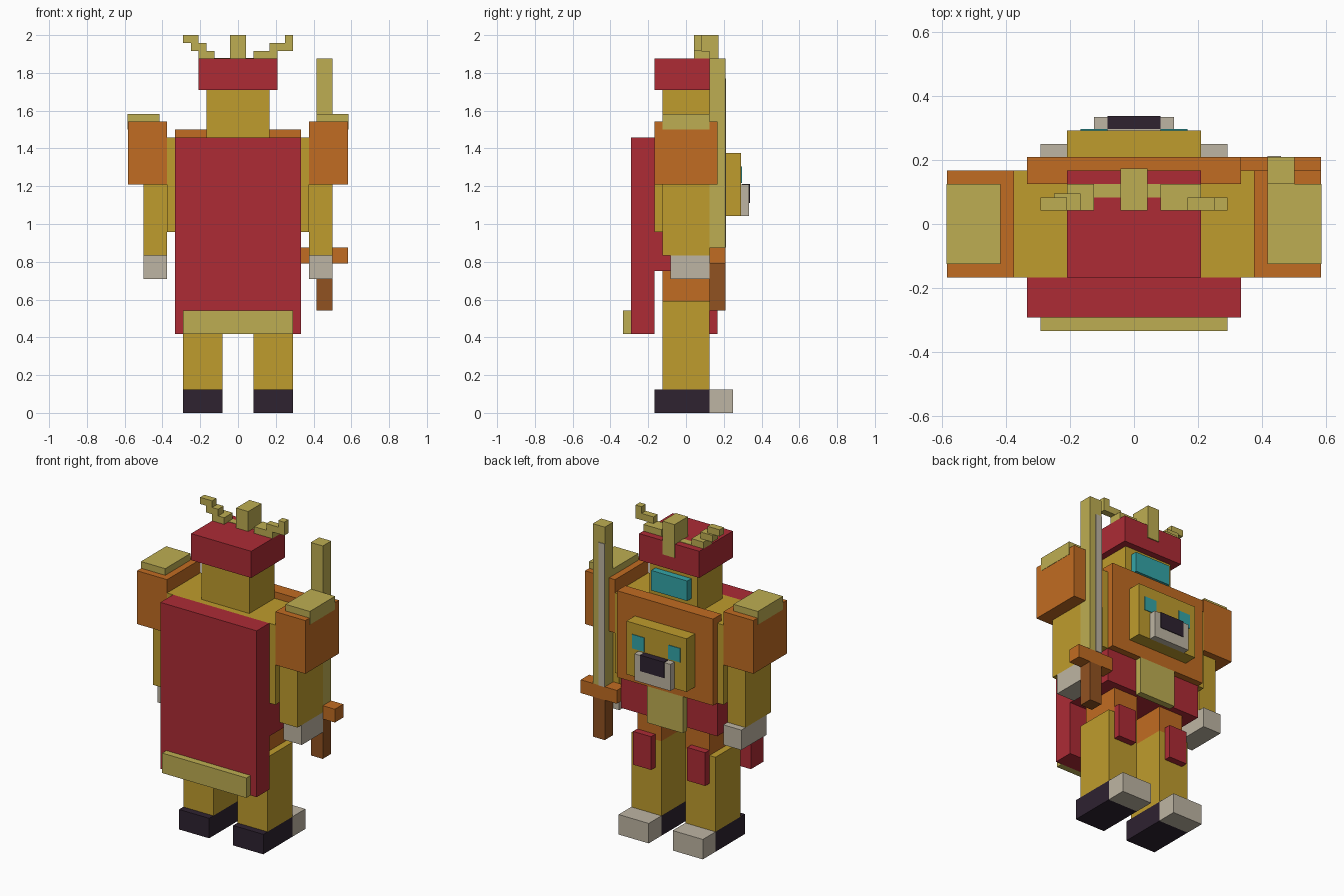
import bpy

cube = bpy.data.objects.get("Cube")
if cube:
    bpy.data.objects.remove(cube, do_unlink=True)

U = 1 / 24  # block size


def material(name, rgb):
    linear = [((c / 255 + 0.055) / 1.055) ** 2.4 for c in rgb] + [1]
    mat = bpy.data.materials.new(name)
    mat.use_nodes = True
    mat.diffuse_color = linear
    node = next(n for n in mat.node_tree.nodes if n.type == 'BSDF_PRINCIPLED')
    node.inputs["Base Color"].default_value = linear
    return mat


gold = material("gold", (191, 156, 45))
crimson = material("crimson", (173, 43, 53))
orange = material("orange", (193, 108, 34))
pale = material("pale_gold", (190, 174, 82))
grey = material("warm_grey", (190, 181, 163))
dark = material("dark_plum", (46, 34, 48))
brown = material("brown", (145, 82, 33))
teal = material("teal", (52, 165, 168))


def box(name, mat, x, y, z):
    """Box from (low, high) ranges measured in blocks."""
    bpy.ops.mesh.primitive_cube_add(size=1)
    obj = bpy.context.object
    obj.name = name
    lows, highs = zip(x, y, z)
    for v in obj.data.vertices:
        v.co = [(a if c < 0 else b) * U for c, a, b in zip(v.co, lows, highs)]
    obj.data.materials.append(mat)
    return obj


def pair(name, mat, x, y, z):
    """Box on the +x side and its mirror on the -x side."""
    box("left_" + name, mat, x, y, z)
    box("right_" + name, mat, (-x[1], -x[0]), y, z)


# Legs and boots
pair("boot", dark, (2, 7), (-4, 3), (0, 3))
pair("toe_cap", grey, (2, 7), (3, 6), (0, 3))
pair("leg", gold, (2, 7), (-3, 3), (3, 14.2))
pair("thigh", orange, (2, 6), (-3, 3), (14.2, 18))
pair("knee_guard", crimson, (3, 6), (3, 4), (10, 15))

# Torso
box("skirt", crimson, (-8, 8), (-4, 4), (18, 23))
box("torso", gold, (-9, 9), (-4, 4), (23, 35))
box("chest_plate", orange, (-8, 8), (3, 5), (23, 36))
box("tabard", pale, (-3, 3), (4, 5), (17.5, 23))

# Animal face on the chest
box("emblem_head", gold, (-5, 5), (5, 7), (25, 33))
box("emblem_muzzle", grey, (-3, 3), (7, 8), (25, 29))
box("emblem_nose", dark, (-2, 2), (7.1, 8.1), (26.7, 29.1))
pair("emblem_eye", teal, (2, 4), (7, 7.1), (29.2, 31.3))

# Cape
box("cape", crimson, (-8, 8), (-7, -4), (10, 35))
box("cape_trim", pale, (-7, 7), (-8, -7), (10, 13))

# Arms
pair("arm", gold, (9, 12), (-3, 3), (20, 29))
pair("shoulder_guard", orange, (9, 14), (-4, 4), (29, 37))
pair("shoulder_cap", pale, (10, 14.04), (-3, 3), (36, 38))
box("left_hand", grey, (9, 12), (-2, 3), (17, 20))
box("right_hand", grey, (-12, -9), (-2, 4), (17, 20))

# Head and helmet
box("head", gold, (-4, 4), (-3, 3), (35, 41))
box("visor", teal, (-3, 3), (3, 4), (37, 40))
box("helmet", crimson, (-5, 5), (-4, 4), (41, 45))
box("helmet_crest", pale, (-1, 1), (1, 4.15), (43, 48))

# Stepped horns
pair("horn_root", pale, (1, 4), (2, 3), (44, 45.06))
box("left_horn_base", pale, (2, 5), (1, 3), (45, 46)).scale.y = 1
box("left_horn_middle", pale, (4, 7), (1, 2), (46, 47))
box("left_horn_tip", pale, (6, 7), (1, 2), (47, 48))
box("right_horn_base", pale, (-5, -3), (1, 3), (45, 46))
box("right_horn_middle", pale, (-6, -4), (1, 2.3), (46, 47))
box("right_horn_tip", pale, (-7, -5), (1, 2), (47, 48))

# Sword
box("sword_handle", brown, (10, 12), (3, 5), (13, 19))
box("sword_guard", orange, (8, 14), (3, 5), (19, 21))
box("sword_blade", pale, (10, 12), (3, 5), (21, 45))
box("sword_edge", grey, (10, 11), (5, 5.1), (21, 42.5))
